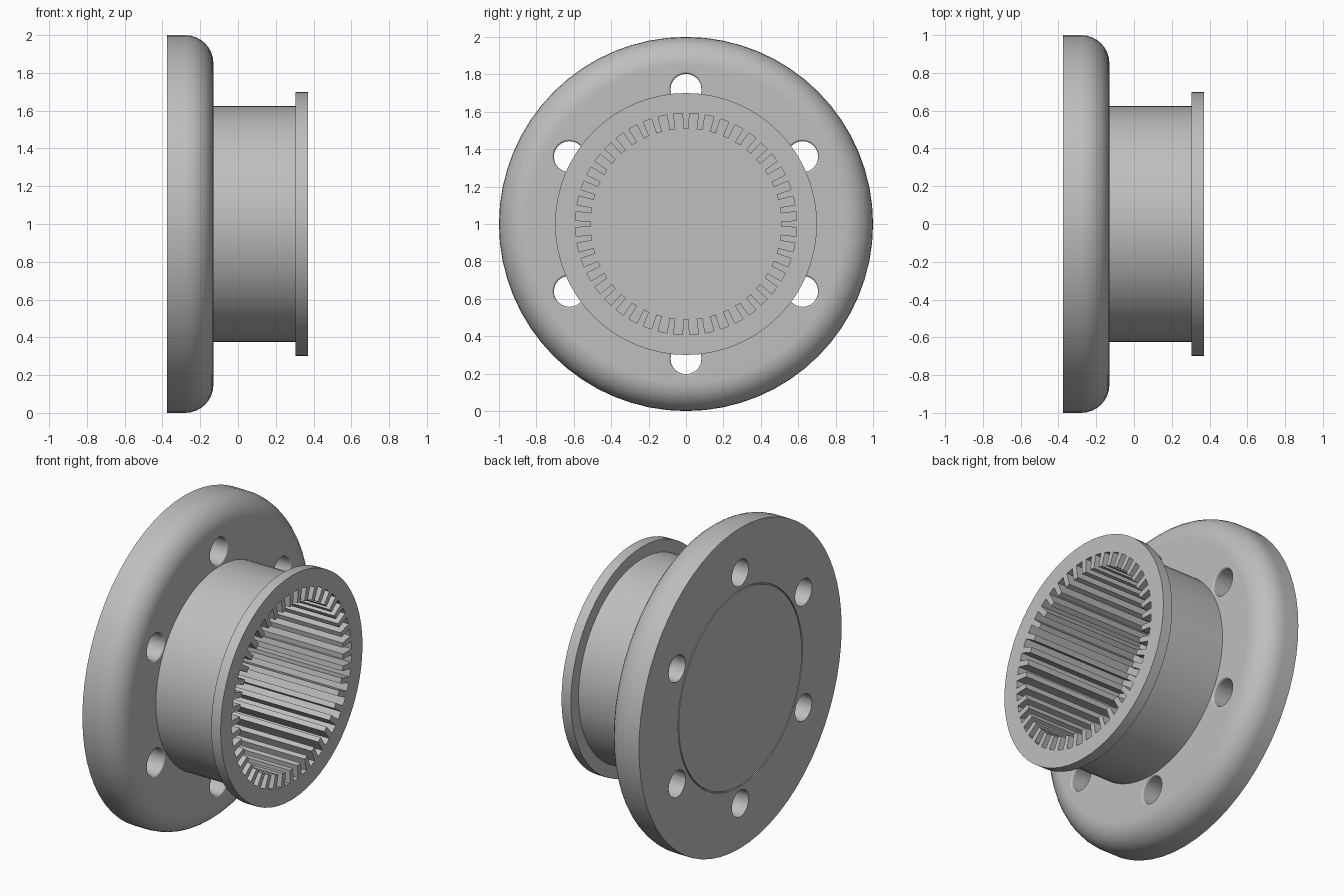
import bpy, bmesh
from math import sin, cos, pi, radians

cube = bpy.data.objects.get("Cube")
if cube:
    bpy.data.objects.remove(cube, do_unlink=True)

grey = bpy.data.materials.new("plain grey")
grey.use_nodes = True
COLOUR = (0.52, 0.52, 0.52, 1)
grey.diffuse_color = COLOUR
grey.node_tree.nodes["Principled BSDF"].inputs["Base Color"].default_value = COLOUR


def finish(name, bm):
    bmesh.ops.remove_doubles(bm, verts=bm.verts, dist=1e-5)
    bmesh.ops.recalc_face_normals(bm, faces=bm.faces)
    mesh = bpy.data.meshes.new(name)
    bm.to_mesh(mesh)
    bm.free()
    mesh.materials.append(grey)
    ob = bpy.data.objects.new(name, mesh)
    bpy.context.collection.objects.link(ob)
    return ob


def lathe(name, profile, segments, y=0, z=1):
    """Revolve (x, radius) points about an axis parallel to x."""
    bm = bmesh.new()
    verts = [bm.verts.new((x, y, z + r)) for x, r in profile]
    edges = [bm.edges.new(pair) for pair in zip(verts, verts[1:])]
    bmesh.ops.spin(bm, geom=verts + edges, cent=(0, y, z), axis=(1, 0, 0),
                   angle=2 * pi, steps=segments)
    return finish(name, bm)


def cut(target, cutter):
    cutter.hide_render = True
    mod = target.modifiers.new("cut", "BOOLEAN")
    mod.operation = "DIFFERENCE"
    mod.solver = "EXACT"
    mod.object = cutter
    bpy.context.view_layer.objects.active = target
    bpy.ops.object.modifier_apply(modifier=mod.name)
    bpy.data.objects.remove(cutter, do_unlink=True)


# Flange with a rounded front rim, barrel, end lip and a fine seam on the back
BACK, FACE, LIP, END = -0.375, -0.13, 0.305, 0.37
ROUND = 0.15
rim = [(FACE - ROUND + ROUND * sin(a), 1 - ROUND + ROUND * cos(a))
       for a in [i * pi / 16 for i in range(9)]]
profile = ([(BACK, 0), (BACK, 0.607), (BACK + 0.012, 0.607),
            (BACK + 0.012, 0.614), (BACK, 0.614), (BACK, 1)]
           + rim
           + [(FACE, 0.625), (LIP, 0.625), (LIP, 0.7), (END, 0.7), (END, 0)])
hub = lathe("flanged_hub", profile, 64)

# Six bolt holes with softened mouths
HOLE, SOFT = 0.083, 0.012
mouth = [(FACE - SOFT + SOFT * sin(a), HOLE + SOFT - SOFT * cos(a))
         for a in [i * pi / 8 for i in range(5)]]
for i in range(6):
    a = pi / 2 + i * pi / 3
    bolt = lathe("bolt_hole_cutter",
                 [(BACK - 0.1, 0), (BACK - 0.1, HOLE)] + mouth
                 + [(FACE + 0.02, HOLE + SOFT), (FACE + 0.02, 0)],
                 24, 0.72 * cos(a), 1 + 0.72 * sin(a))
    cut(hub, bolt)

# Toothed bore, open at the lip and closed by the back plate
TEETH, TIP, ROOT = 44, 0.51, 0.592
bm = bmesh.new()
ring = []
for i in range(TEETH):
    mid = pi / 2 + 2 * pi * i / TEETH
    for radius, half in ((ROOT, -0.018), (TIP, -0.016), (TIP, 0.016), (ROOT, 0.018)):
        a = mid + half / radius
        ring.append(bm.verts.new((BACK + 0.025, radius * cos(a), 1 + radius * sin(a))))
floor = bm.faces.new(ring)
top = bmesh.ops.extrude_face_region(bm, geom=[floor])["geom"]
for v in top:
    if isinstance(v, bmesh.types.BMVert):
        v.co.x = END + 0.1
cut(hub, finish("bore_cutter", bm))

# Smooth curved surfaces, crisp edges
bpy.ops.object.select_all(action="DESELECT")
hub.select_set(True)
bpy.context.view_layer.objects.active = hub
bpy.ops.object.shade_smooth_by_angle(angle=radians(30))
weighted = hub.modifiers.new("even_shading", "WEIGHTED_NORMAL")
weighted.keep_sharp = True
